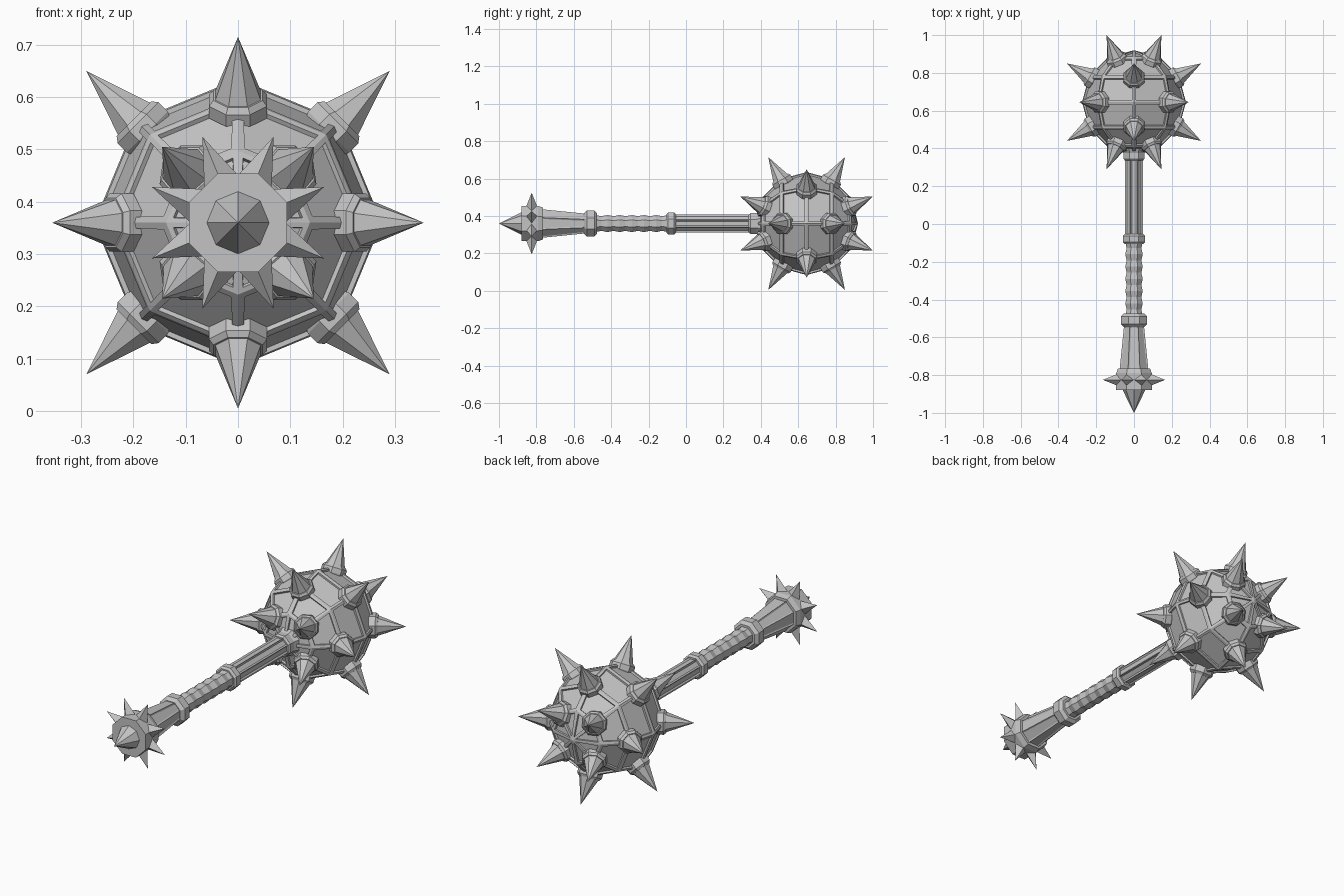
import bpy, bmesh, math
from mathutils import Matrix, Vector

if "Cube" in bpy.data.objects:
    bpy.data.objects.remove(bpy.data.objects["Cube"])

AXIS_Z = 0.36            # height of the weapon's long axis
HEAD_Y = 0.645           # centre of the spiked ball
HEAD_R = 0.275
C8 = math.cos(math.pi / 8)

steel = bpy.data.materials.new("grey steel")
steel.diffuse_color = (0.55, 0.55, 0.55, 1)
steel.use_nodes = True
steel.node_tree.nodes["Principled BSDF"].inputs["Base Color"].default_value = steel.diffuse_color

ALONG_Y = Matrix.Translation((0, 0, AXIS_Z)) @ Matrix.Rotation(-math.pi / 2, 4, 'X')


def lathe(bm, profile, sides, phase, matrix):
    """Closed faceted solid: profile of (height, radius) about local z."""
    rings = []
    for h, r in profile:
        if r < 1e-5:
            rings.append([bm.verts.new(matrix @ Vector((0, 0, h)))] * sides)
            continue
        ring = []
        for i in range(sides):
            a = phase + 2 * math.pi * i / sides
            ring.append(bm.verts.new(matrix @ Vector((r * math.cos(a), r * math.sin(a), h))))
        rings.append(ring)
    walls = []
    for lo, hi in zip(rings, rings[1:]):
        for i in range(sides):
            j = (i + 1) % sides
            quad = list(dict.fromkeys((lo[i], lo[j], hi[j], hi[i])))
            walls.append(bm.faces.new(quad))
    for ring in (rings[0], rings[-1]):
        if ring[0] is not ring[1]:
            bm.faces.new(ring)
    bmesh.ops.recalc_face_normals(bm, faces=bm.faces[:])
    return walls


def finish(bm, name):
    mesh = bpy.data.meshes.new(name)
    bm.to_mesh(mesh)
    bm.free()
    mesh.materials.append(steel)
    obj = bpy.data.objects.new(name, mesh)
    bpy.context.collection.objects.link(obj)


def handle_part(name, profile, inset=None):
    """Octagonal part on the long axis; radii are measured to the flats."""
    bm = bmesh.new()
    walls = lathe(bm, [(y, r / C8) for y, r in profile], 8, math.pi / 8, ALONG_Y)
    if inset:
        bmesh.ops.inset_individual(bm, faces=walls, thickness=inset[0], depth=inset[1])
    finish(bm, name)


def pointing(origin, direction):
    return Matrix.Translation(origin) @ direction.to_track_quat('Z', 'Y').to_matrix().to_4x4()


# Ball head: eight-sided sphere with recessed panels, leaving raised straps
bm = bmesh.new()
ball = []
for k in range(7):
    lat = math.radians(-90 + 30 * k)
    ball.append((HEAD_Y + HEAD_R * math.sin(lat), HEAD_R * math.cos(lat)))
panels = lathe(bm, ball, 8, 0, ALONG_Y)
bmesh.ops.inset_individual(bm, faces=panels, thickness=0.017, depth=0)
bmesh.ops.inset_individual(bm, faces=panels, thickness=0.003, depth=-0.009)
finish(bm, "ball_head")

# Ball spikes with collars, on every other strap crossing
centre = Vector((0, HEAD_Y, AXIS_Z))
collar_profile = [(0.235, 0.055), (0.245, 0.060), (0.270, 0.060), (0.281, 0.051)]
spike_profile = [(0.26, 0.047), (0.281, 0.047), (0.41, 0)]
collars, spikes = bmesh.new(), bmesh.new()
for lat in (-60, -30, 0, 30, 60):
    for q in range(4):
        lon = math.radians(90 * q + (0 if abs(lat) == 30 else 45))
        la = math.radians(lat)
        d = Vector((math.cos(la) * math.cos(lon), math.sin(la), math.cos(la) * math.sin(lon)))
        m = pointing(centre, d)
        lathe(collars, collar_profile, 8, math.pi / 8, m)
        lathe(spikes, spike_profile, 8, math.pi / 8, m)
finish(collars, "spike_collars")
finish(spikes, "ball_spikes")

# Shaft with fluted faces, and the collars along the handle
handle_part("shaft", [(-0.09, 0.047), (0.36, 0.047)], (0.011, -0.006))
handle_part("head_collar", [(0.335, 0.048), (0.345, 0.055), (0.375, 0.055), (0.42, 0.075)])
handle_part("middle_collar", [(-0.105, 0.05), (-0.095, 0.059), (-0.063, 0.059), (-0.053, 0.05)])
handle_part("lower_collar", [(-0.545, 0.055), (-0.53, 0.07), (-0.49, 0.07), (-0.475, 0.055)])

# Grip: rippled
grip = []
for k in range(13):
    grip.append((-0.485 + 0.39 * k / 12, 0.046 if k % 2 == 0 else 0.039))
handle_part("grip", grip)

# Pommel: flared stem, thick crown and end point
handle_part("pommel_stem", [(-0.78, 0.077), (-0.54, 0.053)], (0.010, -0.004))
handle_part("pommel_crown", [(-0.88, 0.094), (-0.79, 0.094), (-0.765, 0.085), (-0.765, 0.06)])
bm = bmesh.new()
lathe(bm, [(-1.0, 0), (-0.875, 0.062)], 8, 0, ALONG_Y)
finish(bm, "pommel_point")

# Ring of eight four-sided spikes around the crown
bm = bmesh.new()
for i in range(8):
    a = math.pi / 8 + i * math.pi / 4
    d = Vector((math.cos(a), 0, math.sin(a)))
    m = pointing(Vector((0, -0.825, AXIS_Z)), d)
    lathe(bm, [(0.075, 0.038), (0.178, 0)], 4, 0, m)
finish(bm, "pommel_spikes")
